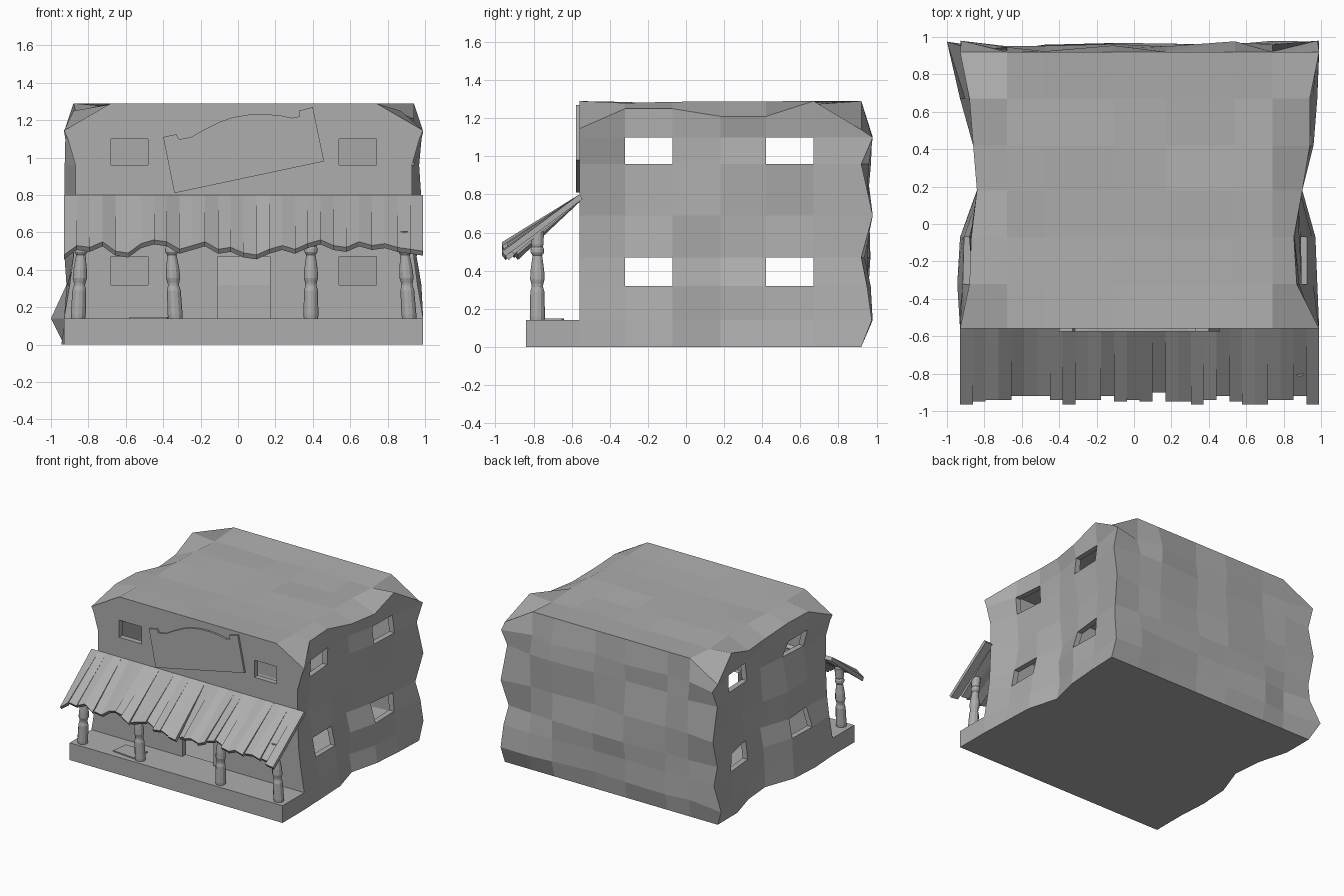
import bpy, bmesh, math, random
from mathutils import Vector

if "Cube" in bpy.data.objects:
    bpy.data.objects.remove(bpy.data.objects["Cube"])

random.seed(7)
grey = bpy.data.materials.new("weathered_grey")
grey.diffuse_color = (0.42, 0.42, 0.42, 1)
grey.use_nodes = True
grey.node_tree.nodes["Principled BSDF"].inputs["Base Color"].default_value = grey.diffuse_color


def finish(name, bm):
    bmesh.ops.recalc_face_normals(bm, faces=bm.faces)
    me = bpy.data.meshes.new(name)
    bm.to_mesh(me)
    bm.free()
    me.materials.append(grey)
    ob = bpy.data.objects.new(name, me)
    bpy.context.collection.objects.link(ob)
    return ob


def prism(bm, ring_a, ring_b):
    """Closed solid between two matching rings of points."""
    a = [bm.verts.new(p) for p in ring_a]
    b = [bm.verts.new(p) for p in ring_b]
    n = len(a)
    bm.faces.new(a)
    bm.faces.new(b[::-1])
    for i in range(n):
        j = (i + 1) % n
        bm.faces.new((a[i], a[j], b[j], b[i]))


# House body: warped lattice box whose grid lines frame the openings
XS = [-.93, -.68, -.48, -.11, .17, .54, .74, .99]
YS = [-.56, -.32, -.07, .18, .42, .67, .92]
ZS = [0, .14, .32, .47, .69, .96, 1.10, 1.29]
BASE = {0: [.93, .945, .93, .84, .86, .93, .93], 7: [.99, .98, .97, .90, .96, .98, .99]}
TOP = {0: [.93, .88, .87, .84, .86, .88, .93], 7: [.99, .87, .855, .90, .94, .94, .99]}
EAVE = [1.145, 1.25, 1.25, 1.21, 1.21, 1.29, 1.14]
PINCH = [0, 0, .03, .05, .06, .06, .02, 0]
BULGE = [0, .055, .03, 0, .06, 0, .06, 0]


def lattice_point(i, j, k):
    x, y, z = XS[i], YS[j], ZS[k]
    if i in BASE:  # side walls lean and pinch
        t = k / 7
        r = BASE[i][j] * (1 - t) + TOP[i][j] * t
        r -= PINCH[k] * (1 if j == 0 else random.uniform(0, .8))
        if 0 < k < 7 and 0 < j < 6:
            r -= random.uniform(0, .025)
        if (i, j, k) == (0, 6, 1):
            r = 1.0
        x = math.copysign(r, x)
        if k == 7:
            z = EAVE[j]
    elif k == 7 and 0 < j < 6:  # uneven roof
        z -= random.uniform(0, .022)
    if j == 6 and 0 < k < 7:  # lumpy back wall
        y += BULGE[k] if i in BASE else random.uniform(0, .06)
    return x, y, z


bm = bmesh.new()
grid = {}


def vert(*key):
    if key not in grid:
        grid[key] = bm.verts.new(lattice_point(*key))
    return grid[key]


openings = {"front": [], "left": [], "right": []}
for i in range(7):
    for k in range(7):
        for j in (0, 6):
            f = bm.faces.new((vert(i, j, k), vert(i + 1, j, k), vert(i + 1, j, k + 1), vert(i, j, k + 1)))
            if j == 0 and ((i in (1, 5) and k in (2, 5)) or (i == 3 and k in (1, 2))):
                openings["front"].append(f)
    for j in range(6):
        for k in (0, 7):
            bm.faces.new((vert(i, j, k), vert(i + 1, j, k), vert(i + 1, j + 1, k), vert(i, j + 1, k)))
for j in range(6):
    for k in range(7):
        for i, side in ((0, "left"), (7, "right")):
            f = bm.faces.new((vert(i, j, k), vert(i, j + 1, k), vert(i, j + 1, k + 1), vert(i, j, k + 1)))
            if j in (1, 4) and k in (2, 5):
                openings[side].append(f)
bmesh.ops.recalc_face_normals(bm, faces=bm.faces)

# Windows and doorway: push reveals straight inward and leave them open
for side, inward in (("front", (0, .045, 0)), ("left", (.045, 0, 0)), ("right", (-.045, 0, 0))):
    old = openings[side]
    new = bmesh.ops.extrude_face_region(bm, geom=old)["geom"]
    bmesh.ops.translate(bm, vec=inward, verts=[g for g in new if isinstance(g, bmesh.types.BMVert)])
    caps = [g for g in new if isinstance(g, bmesh.types.BMFace)] + [f for f in old if f.is_valid]
    bmesh.ops.delete(bm, geom=list(set(caps)), context='FACES')
finish("house_body", bm)

# Porch deck
bm = bmesh.new()
deck = [(-.93, -.84), (.99, -.84), (.99, -.56), (-.93, -.56)]
prism(bm, [(x, y, 0) for x, y in deck], [(x, y, .14) for x, y in deck])
finish("porch_deck", bm)

# Loose board on the deck
bm = bmesh.new()
board = [(-.58, -.78), (-.38, -.80), (-.36, -.65), (-.56, -.64)]
prism(bm, [(x, y, .138) for x, y in board], [(x, y, .149) for x, y in board])
finish("loose_board", bm)

# Awning: planks with a wavy, ragged lower edge
WAVE = [.47, .52, .51, .54, .49, .48, .53, .55, .54, .50, .52, .54, .50, .51, .48,
        .47, .50, .52, .50, .53, .55, .52, .51, .54, .52, .53, .51, .50, .49]
bm = bmesh.new()
drop = Vector((0, .018, -.024))
step = 1.92 / (len(WAVE) - 1)
for n in range(len(WAVE) - 1):
    x0, x1 = -.93 + n * step, -.93 + (n + 1) * step
    y = random.choice((-.92, -.94, -.95, -.965))
    if n == 15:
        y = -.90
    top = [Vector((x0, -.56, .80)), Vector((x1, -.56, .80)),
           Vector((x1, y, WAVE[n + 1] + .01)), Vector((x0, y, WAVE[n] + .01))]
    prism(bm, top, [p + drop for p in top])
finish("awning", bm)

# Turned porch posts: lathe profile of (radius, height), slightly leaning
PROFILE = [(.038, 0), (.040, .02), (.037, .15), (.030, .175), (.031, .19), (.038, .215),
           (.036, .26), (.027, .325), (.025, .34), (.035, .355), (.035, .375),
           (.029, .385), (.033, .40), (.034, .465)]
SIDES = 12
for n, (x_foot, x_head) in enumerate([(-.855, -.835), (-.335, -.36), (.39, .39), (.915, .885)]):
    bm = bmesh.new()
    rings = []
    for r, h in PROFILE:
        cx = x_foot + (x_head - x_foot) * h / .465
        rings.append([bm.verts.new((cx + r * math.cos(a), -.78 + r * math.sin(a), .14 + h))
                      for a in (math.tau * s / SIDES for s in range(SIDES))])
    for lo, hi in zip(rings, rings[1:]):
        for s in range(SIDES):
            t = (s + 1) % SIDES
            bm.faces.new((lo[s], lo[t], hi[t], hi[s]))
    bm.faces.new(rings[0][::-1])
    bm.faces.new(rings[-1])
    finish(f"porch_post_{n + 1}", bm)

# Crooked sign board with an arched top
SIGN = [(-.40, 1.11), (-.34, .81), (.46, .98), (.40, 1.27), (.325, 1.25), (.33, 1.22),
        (.29, 1.212), (.23, 1.225), (.15, 1.232), (.06, 1.23), (-.03, 1.215),
        (-.10, 1.19), (-.18, 1.15), (-.25, 1.11), (-.315, 1.098), (-.33, 1.125)]
bm = bmesh.new()
prism(bm, [(x, -.576, z) for x, z in SIGN], [(x, -.555, z) for x, z in SIGN])
finish("sign_board", bm)
